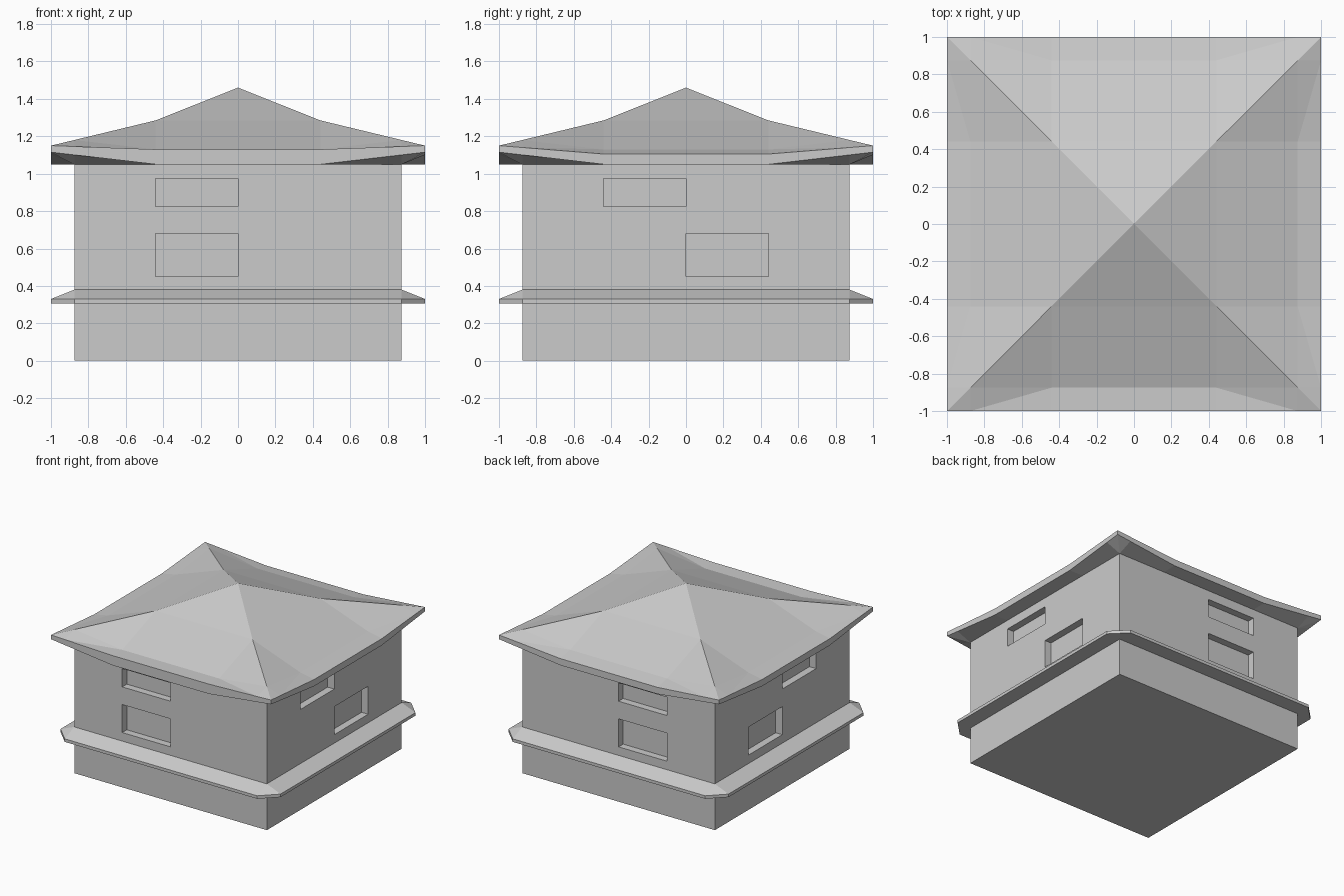
import bpy, bmesh

if "Cube" in bpy.data.objects:
    bpy.data.objects.remove(bpy.data.objects["Cube"])

W = 0.875      # wall half width
M = 0.44       # middle section half width
EAVE = 1.05    # wall top / eave underside


def finish(bm, name):
    bmesh.ops.remove_doubles(bm, verts=bm.verts, dist=0.0005)
    bmesh.ops.recalc_face_normals(bm, faces=bm.faces)
    mesh = bpy.data.meshes.new(name)
    bm.to_mesh(mesh)
    bm.free()
    ob = bpy.data.objects.new(name, mesh)
    bpy.context.collection.objects.link(ob)
    return ob


def add_box(bm, lo, hi):
    geo = bmesh.ops.create_cube(bm, size=1)["verts"]
    for v in geo:
        for i in range(3):
            v.co[i] = (lo[i] + hi[i]) / 2 + v.co[i] * (hi[i] - lo[i])


def clamp(a, lim):
    return max(-lim, min(lim, a))


# Walls
bm = bmesh.new()
add_box(bm, (-W, -W, 0), (W, W, EAVE))
walls = finish(bm, "walls")

# Window recesses: two on every wall
bm = bmesh.new()
LOW, HIGH = (0.45, 0.68), (0.825, 0.975)
inner, outer = W - 0.06, W + 0.1
for s in (-1, 1):
    a, b = sorted((s * inner, s * outer))
    for z0, z1 in (LOW, HIGH):
        add_box(bm, (-M, a, z0), (0, b, z1))
    add_box(bm, (a, 0, LOW[0]), (b, M, LOW[1]))
    add_box(bm, (a, -M, HIGH[0]), (b, 0, HIGH[1]))
mesh = bpy.data.meshes.new("window_cutters")
bmesh.ops.recalc_face_normals(bm, faces=bm.faces)
bm.to_mesh(mesh)
bm.free()
cutter = bpy.data.objects.new("window_cutters", mesh)
bpy.context.collection.objects.link(cutter)
cutter.hide_render = True
cutter.display_type = 'WIRE'
mod = walls.modifiers.new("windows", 'BOOLEAN')
mod.operation = 'DIFFERENCE'
mod.solver = 'EXACT'
mod.object = cutter

# Ledge around the walls: octagonal rim sloping up to a square at the wall
octagon = [(1, -W), (1, W), (W, 1), (-W, 1), (-1, W), (-1, -W), (-W, -1), (W, -1)]
bm = bmesh.new()
loops = []
for lim, z in ((W, 0.305), (1, 0.305), (1, 0.33), (W, 0.38)):
    loops.append([bm.verts.new((clamp(x, lim), clamp(y, lim), z)) for x, y in octagon])
for la, lb in zip(loops, loops[1:]):
    for i in range(8):
        j = (i + 1) % 8
        bm.faces.new((la[i], la[j], lb[j], lb[i]))
finish(bm, "ledge")


# Roof: faceted grid with upswept corners
def roof_height(x, y):
    m, n = max(abs(x), abs(y)), min(abs(x), abs(y))
    if m <= M:
        return 1.46 - (1.46 - 1.285) * m / M
    if m < 1:
        mid, hip = 1.13, 1.18
    else:
        mid, hip = (1.13 if y == -1 else 1.105), 1.15
    return mid + (hip - mid) * max(0, n - M) / (m - M)


def eave_height(x, y):
    n = min(abs(x), abs(y))
    return EAVE + 0.065 * max(0, n - M) / (1 - M)


bm = bmesh.new()
steps = (-1, -W, -M, 0, M, W, 1)
grid = [[bm.verts.new((x, y, roof_height(x, y))) for y in steps] for x in steps]
for i in range(6):
    for j in range(6):
        a, b, c, d = grid[i][j], grid[i + 1][j], grid[i + 1][j + 1], grid[i][j + 1]
        if (i < 3) == (j < 3):      # split along the hip direction
            tris = (a, b, c), (a, c, d)
        else:
            tris = (a, b, d), (b, c, d)
        for t in tris:
            bm.faces.new(t)

# Fascia and underside following the roof border
n = len(steps) - 1
border = ([grid[i][0] for i in range(n)] + [grid[n][j] for j in range(n)] +
          [grid[i][n] for i in range(n, 0, -1)] + [grid[0][j] for j in range(n, 0, -1)])
rim = [bm.verts.new((v.co.x, v.co.y, eave_height(v.co.x, v.co.y))) for v in border]
inside = [bm.verts.new((clamp(v.co.x, W), clamp(v.co.y, W), EAVE)) for v in border]
for la, lb in ((border, rim), (rim, inside)):
    for i in range(len(la)):
        j = (i + 1) % len(la)
        bm.faces.new((la[i], la[j], lb[j], lb[i]))
finish(bm, "roof")
